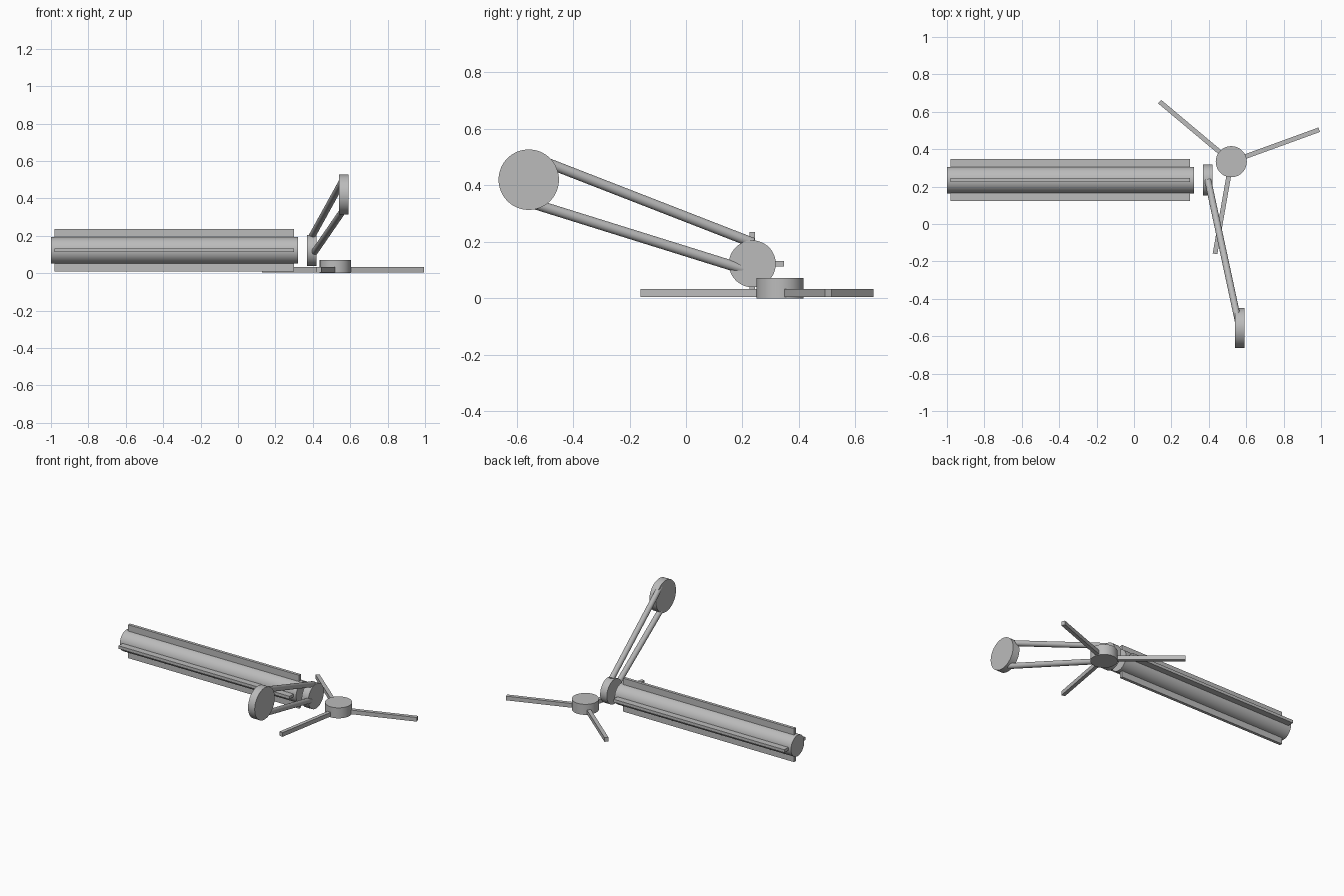
import bpy, math
from mathutils import Vector

cube = bpy.data.objects.get("Cube")
if cube:
    bpy.data.objects.remove(cube, do_unlink=True)

GREY = (0.5, 0.5, 0.5, 1)
mat = bpy.data.materials.new("plain grey")
mat.use_nodes = True
mat.diffuse_color = GREY
mat.node_tree.nodes["Principled BSDF"].inputs["Base Color"].default_value = GREY


def rod(name, start, end, radius):
    """Smooth-sided cylinder between two points."""
    a, b = Vector(start), Vector(end)
    bpy.ops.mesh.primitive_cylinder_add(vertices=64, radius=radius, depth=(b - a).length,
                                        location=(a + b) / 2)
    ob = bpy.context.object
    ob.name = name
    ob.rotation_euler = (b - a).to_track_quat('Z', 'Y').to_euler()
    ob.data.materials.append(mat)
    bpy.ops.object.shade_smooth_by_angle(angle=math.radians(30))
    return ob


def box(name, centre, size, rotation=(0, 0, 0)):
    bpy.ops.mesh.primitive_cube_add(size=1, location=centre, rotation=rotation)
    ob = bpy.context.object
    ob.name = name
    ob.scale = size
    ob.data.materials.append(mat)
    return ob


# Roller brush with four lengthwise fins
ROLL_Y, ROLL_Z = 0.235, 0.122
rod("roller", (-1, ROLL_Y, ROLL_Z), (0.32, ROLL_Y, ROLL_Z), 0.071)
for i in range(4):
    a = i * math.pi / 2
    mid = 0.0865
    box(f"roller_fin_{i + 1}",
        (-0.34, ROLL_Y + mid * math.cos(a), ROLL_Z + mid * math.sin(a)),
        (1.28, 0.053, 0.02), (a, 0, 0))

# Small and large pulleys
SMALL = Vector((0.395, 0.235, 0.122))
LARGE = Vector((0.565, -0.557, 0.42))
half = Vector((0.025, 0, 0))
rod("small_pulley", SMALL - half, SMALL + half, 0.083)
rod("large_pulley", LARGE - half, LARGE + half, 0.107)

# Two belt runs joining the pulleys
for name, low, high in (("upper_belt", 0.075, 0.085), ("lower_belt", -0.029, -0.08)):
    rod(name, SMALL + Vector((0, 0, low)), LARGE + Vector((0, 0, high)), 0.018)

# Side brush: hub and three arms
HUB = Vector((0.52, 0.333, 0))
rod("side_brush_hub", HUB, HUB + Vector((0, 0, 0.071)), 0.083)
for i in range(3):
    a = math.radians(20 + 120 * i)
    centre = HUB + Vector((math.cos(a), math.sin(a), 0)) * 0.27 + Vector((0, 0, 0.019))
    box(f"side_brush_arm_{i + 1}", centre, (0.46, 0.025, 0.028), (0, 0, a))
